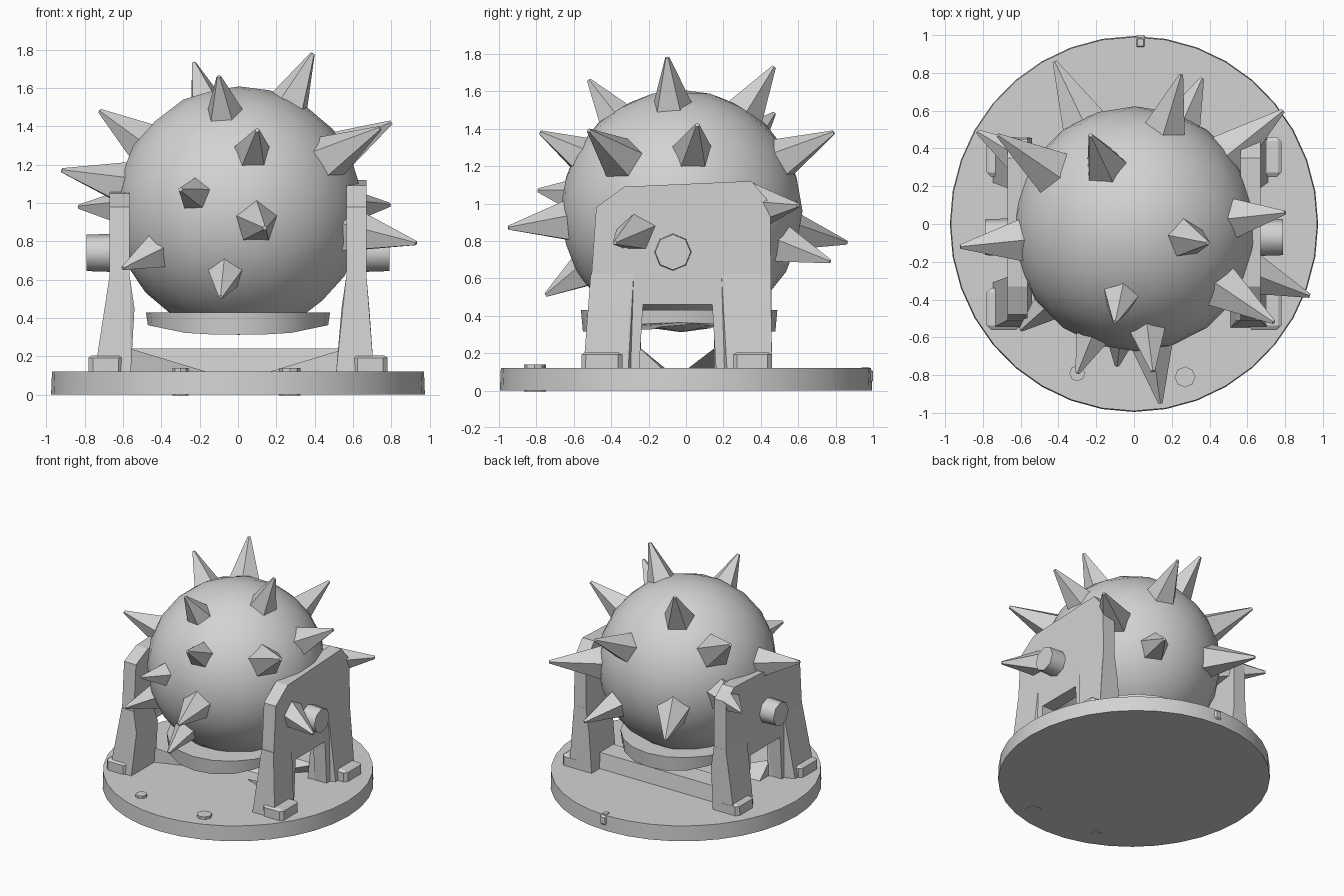
import bpy, bmesh, math
from mathutils import Vector

cube = bpy.data.objects.get("Cube")
if cube:
    bpy.data.objects.remove(cube)

grey = bpy.data.materials.new("plain_grey")
grey.use_nodes = True
COLOUR = (0.65, 0.65, 0.65, 1)
grey.diffuse_color = COLOUR
grey.node_tree.nodes["Principled BSDF"].inputs["Base Color"].default_value = COLOUR


def finish(name, bm, smooth=None):
    bmesh.ops.recalc_face_normals(bm, faces=bm.faces)
    mesh = bpy.data.meshes.new(name)
    bm.to_mesh(mesh)
    bm.free()
    mesh.materials.append(grey)
    ob = bpy.data.objects.new(name, mesh)
    bpy.context.collection.objects.link(ob)
    if smooth:
        bpy.ops.object.select_all(action="DESELECT")
        ob.select_set(True)
        bpy.context.view_layer.objects.active = ob
        bpy.ops.object.shade_smooth_by_angle(angle=math.radians(smooth))
    return ob


def frustum(name, start, end, r1, r2, sides, smooth=None):
    """Cone or cylinder running from start to end."""
    start, end = Vector(start), Vector(end)
    axis = end - start
    bm = bmesh.new()
    bmesh.ops.create_cone(bm, cap_ends=True, segments=sides, radius1=r1,
                          radius2=r2, depth=axis.length)
    bm.transform(axis.to_track_quat("Z", "Y").to_matrix().to_4x4())
    bmesh.ops.translate(bm, vec=(start + end) / 2, verts=bm.verts)
    return finish(name, bm, smooth)


def prism(name, profile, x1, x2):
    """Extrude a (y, z) outline along x."""
    bm = bmesh.new()
    face = bm.faces.new([bm.verts.new((x1, y, z)) for y, z in profile])
    side = bmesh.ops.extrude_face_region(bm, geom=[face])["geom"]
    moved = [v for v in side if isinstance(v, bmesh.types.BMVert)]
    bmesh.ops.translate(bm, vec=(x2 - x1, 0, 0), verts=moved)
    return finish(name, bm)


def hull(name, points):
    bm = bmesh.new()
    for p in points:
        bm.verts.new(p)
    bmesh.ops.convex_hull(bm, input=bm.verts)
    return finish(name, bm)


def block(name, x, y, z, bevel):
    ob = hull(name, [(a, b, c) for a in x for b in y for c in z])
    mod = ob.modifiers.new("chamfer", "BEVEL")
    mod.width, mod.segments = bevel, 1
    return ob


# Slightly oval base disc with bolts and a small rear lug
base = frustum("base_disc", (0, 0, 0), (0, 0, 0.12), 1, 0.995, 36, 30)
base.scale = (0.975, 0.995, 1)
for x, y, r in ((-0.30, -0.79, 0.042), (0.27, -0.81, 0.055)):
    frustum("base_bolt", (x, y, -0.004), (x, y, 0.14), r, r, 8)
block("rear_lug", (0, 0.07), (0.92, 1.0), (0.03, 0.125), 0.02)

# Dish whose rim grows shallower towards the sides
dish = frustum("dish", (0, -0.035, 0.315), (0, -0.035, 0.43), 0.49, 0.5, 20, 30)
for v in dish.data.vertices:
    if v.co.z < 0.4:
        v.co.z += 0.2 * max(0, abs(v.co.x) - 0.25)
dish.scale = (0.96, 1.05, 1)

# Spiked ball
CENTRE = Vector((0.005, -0.025, 0.96))
bm = bmesh.new()
bmesh.ops.create_icosphere(bm, subdivisions=3, radius=0.648)
bmesh.ops.translate(bm, vec=CENTRE, verts=bm.verts)
finish("ball", bm, 60)

# Spikes, listed by tip position
tips = [
    (0.39, -0.10, 1.78), (-0.23, 0.47, 1.73), (-0.10, -0.52, 1.66),
    (-0.72, 0.47, 1.48), (-0.83, 0.49, 0.98), (0.79, 0.60, 0.99),
    (-0.92, -0.12, 1.17), (0.80, 0.06, 1.42), (0.74, -0.52, 1.39),
    (0.25, 0.79, 1.38), (0.36, 0.77, 0.69), (-0.42, 0.86, 0.79),
    (0.93, -0.38, 0.79), (-0.60, -0.56, 0.66), (0.10, -0.78, 1.38),
    (0.14, -0.95, 0.87), (-0.30, -0.79, 1.07), (-0.09, -0.75, 0.51),
]
for tip in tips:
    ray = Vector(tip) - CENTRE
    root = CENTRE + ray.normalized() * 0.58
    frustum("spike", root, tip, 0.06 + 0.19 * (ray.length - 0.57), 0.012, 5)

# Side brackets: arched plate, flared legs, feet, and pivot pin
for s, near, far, top in ((1, 0.51, 0.71, 1.12), (-1, 0.56, 0.75, 1.08)):
    plate = [(-0.54, 0.12), (-0.25, 0.12), (-0.23, 0.46), (0.14, 0.46), (0.16, 0.12),
             (0.46, 0.12), (0.45, 1.0), (0.35, top), (-0.33, top - 0.03), (-0.48, 0.98)]
    prism("bracket_plate", plate, 0.565 * s, 0.67 * s)
    for low, high, inner, tip in ((-0.55, -0.51, -0.24, -0.28), (0.46, 0.455, 0.15, 0.19)):
        chamfer = inner + math.copysign(0.07, inner)
        hull("bracket_leg", [
            (s * x, y, 0.1) for x, y in ((near, low), (near, inner), (far, low), (far, chamfer))] + [
            (s * x, y, 0.45) for x, y in ((0.54, high), (0.54, inner), (0.685, high), (0.685, chamfer))] + [
            (s * x, y, 0.62) for x in (0.565, 0.67) for y in (high, tip)])
    for y in ((-0.56, -0.34), (0.25, 0.46)):
        block("bracket_foot", (0.6 * s, 0.78 * s), y, (0.1, 0.205), 0.02)
    frustum("pivot_pin", (0.64 * s, -0.07, 0.74), (0.79 * s, -0.07, 0.74), 0.1, 0.095, 8, 50)
    # Low wedge sloping from the front leg to the middle of the base
    hull("front_wedge", [(s * 0.56, -0.26, 0.11), (s * 0.56, -0.26, 0.24),
                         (s * 0.56, -0.12, 0.11), (s * 0.13, -0.1, 0.11)])

# Rear cross beam sloping down to the middle of the base
hull("cross_beam", [(s * x, y, z) for s in (-1, 1) for x, y, z in (
    (0.57, 0.36, 0.11), (0.57, 0.34, 0.24), (0.57, 0.17, 0.24), (0.15, 0, 0.11))])
